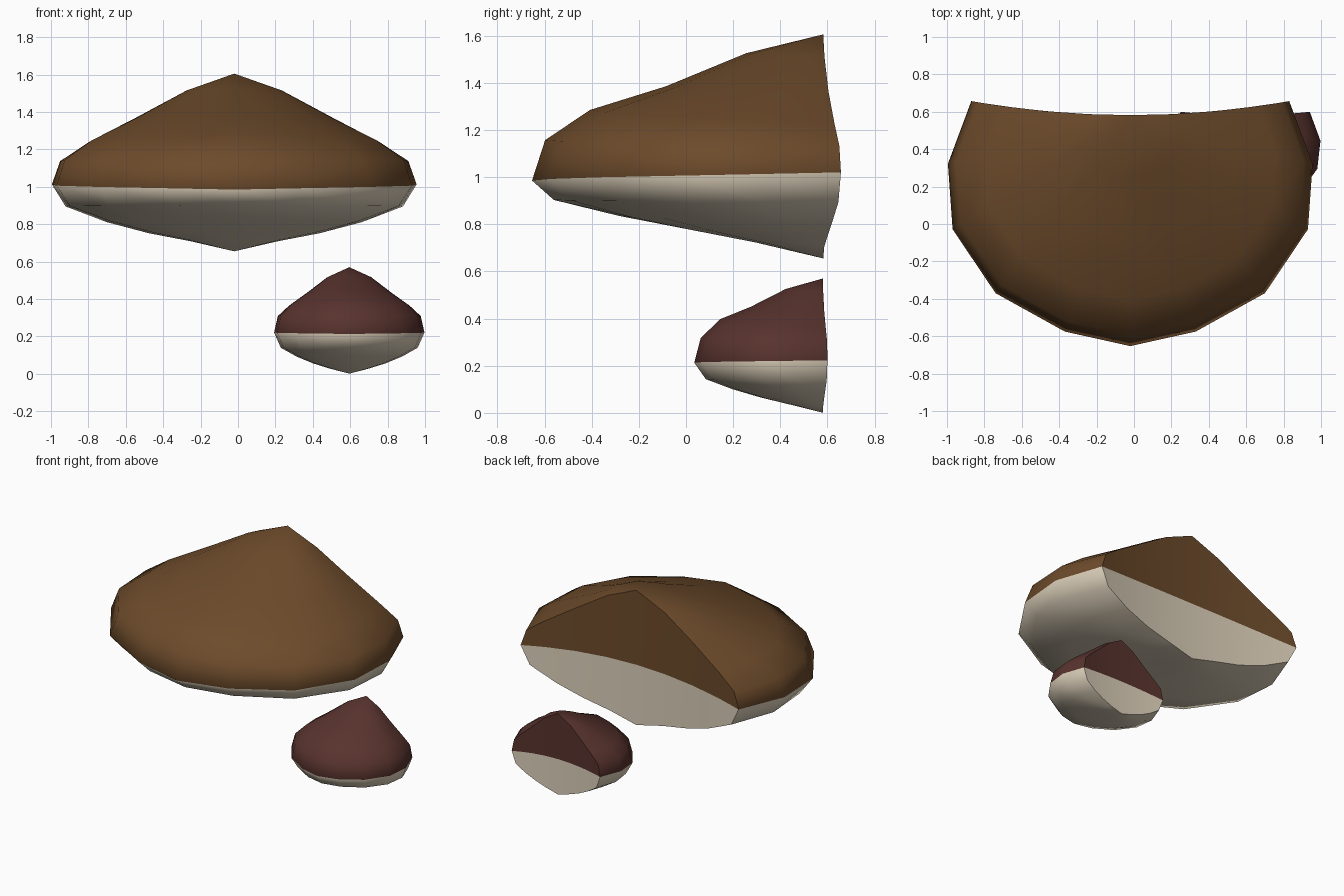
import bpy, bmesh

if "Cube" in bpy.data.objects:
    bpy.data.objects.remove(bpy.data.objects["Cube"])


def material(name, rgb):
    m = bpy.data.materials.new(name)
    m.diffuse_color = (*rgb, 1)
    m.use_nodes = True
    m.node_tree.nodes["Principled BSDF"].inputs["Base Color"].default_value = m.diffuse_color
    return m


cream = material("cream underside", (0.72, 0.63, 0.49))
brown = material("brown cap", (0.152, 0.070, 0.024))
maroon = material("dark red cap", (0.098, 0.033, 0.027))


def shelf(name, cap, origin, rim, upper, lower, rim_z, side_lift, mid_z):
    """Half-round bracket: rim outline fans out from a vertical axis at the back.
    rim: (x, y) offsets from the front tip round to one back corner (mirrored).
    upper / lower: (radius fraction, z at front, z change at the sides)."""
    ox, oy = origin
    rays = [(-x, y) for x, y in reversed(rim[1:])] + rim
    bm = bmesh.new()
    top = bm.verts.new((ox, oy, upper[0][1]))
    bottom = bm.verts.new((ox, oy, lower[0][1]))
    middle = bm.verts.new((ox, oy, mid_z))
    stations = upper[1:] + [(1, rim_z, side_lift)] + lower[:0:-1]
    edge = len(upper) - 1

    def curve(y, t):
        # back corners bend gently backwards, wrapping the support
        return oy + (y * t if y < 0 else y * t * t)

    grid = []
    for i, (x, y) in enumerate(rays):
        side = abs(i - len(rim) + 1) / (len(rim) - 1)
        grid.append([bm.verts.new((ox + x * t, curve(y, t), z + dz * side))
                     for t, z, dz in stations])

    def face(verts, mat):
        f = bm.faces.new(verts)
        f.material_index = mat
        f.smooth = True
        return f

    # cap and underside
    for a, b in zip(grid, grid[1:]):
        face((top, a[0], b[0]), 0)
        for j in range(len(stations) - 1):
            face((a[j], a[j + 1], b[j + 1], b[j]), 0 if j < edge else 1)
        face((bottom, b[-1], a[-1]), 1)

    # hollow back cut, divided by a gently arched colour line
    back = set()
    for col, (x, y) in ((grid[0], rays[0]), (grid[-1], rays[-1])):
        end_z = rim_z + side_lift
        line = [middle] + [bm.verts.new((ox + x * t, curve(y, t), mid_z + (end_z - mid_z) * t * t))
                           for t, _, _ in upper[1:]] + [col[edge]]
        for chain, mat in (([top] + col[:edge + 1], 0), ([bottom] + col[:edge - 1:-1], 1)):
            for j in range(edge + 1):
                quad = [line[j], line[j + 1], chain[j + 1], chain[j]]
                back.add(face(list(dict.fromkeys(quad)), mat))
    bmesh.ops.recalc_face_normals(bm, faces=bm.faces[:])
    for e in bm.edges:
        if len({f in back for f in e.link_faces}) == 2:
            e.smooth = False

    me = bpy.data.meshes.new(name)
    bm.to_mesh(me)
    bm.free()
    me.materials.append(cap)
    me.materials.append(cream)
    bpy.context.collection.objects.link(bpy.data.objects.new(name, me))


# large upper bracket
shelf("large_shelf", brown, (-0.02, 0.582),
      [(0, -1.235), (0.35, -1.157), (0.72, -0.952), (0.95, -0.61), (0.975, -0.26), (0.85, 0.075)],
      [(0, 1.605, 0), (0.265, 1.525, -0.015), (0.54, 1.385, -0.02), (0.80, 1.285, -0.06), (0.955, 1.157, -0.025)],
      [(0, 0.655, 0), (0.24, 0.725, -0.02), (0.47, 0.78, -0.035), (0.70, 0.835, -0.03), (0.925, 0.903, -0.01)],
      0.985, 0.035, 1.08)

# small lower bracket
shelf("small_shelf", maroon, (0.595, 0.58),
      [(0, -0.545), (0.14, -0.512), (0.285, -0.425), (0.385, -0.285), (0.402, -0.135), (0.345, 0.02)],
      [(0, 0.57, 0), (0.29, 0.525, -0.01), (0.56, 0.45, -0.02), (0.80, 0.397, -0.04), (0.95, 0.317, -0.01)],
      [(0, 0.001, 0), (0.26, 0.036, -0.01), (0.48, 0.065, -0.012), (0.70, 0.10, -0.01), (0.91, 0.143, -0.005)],
      0.213, 0.01, 0.25)
